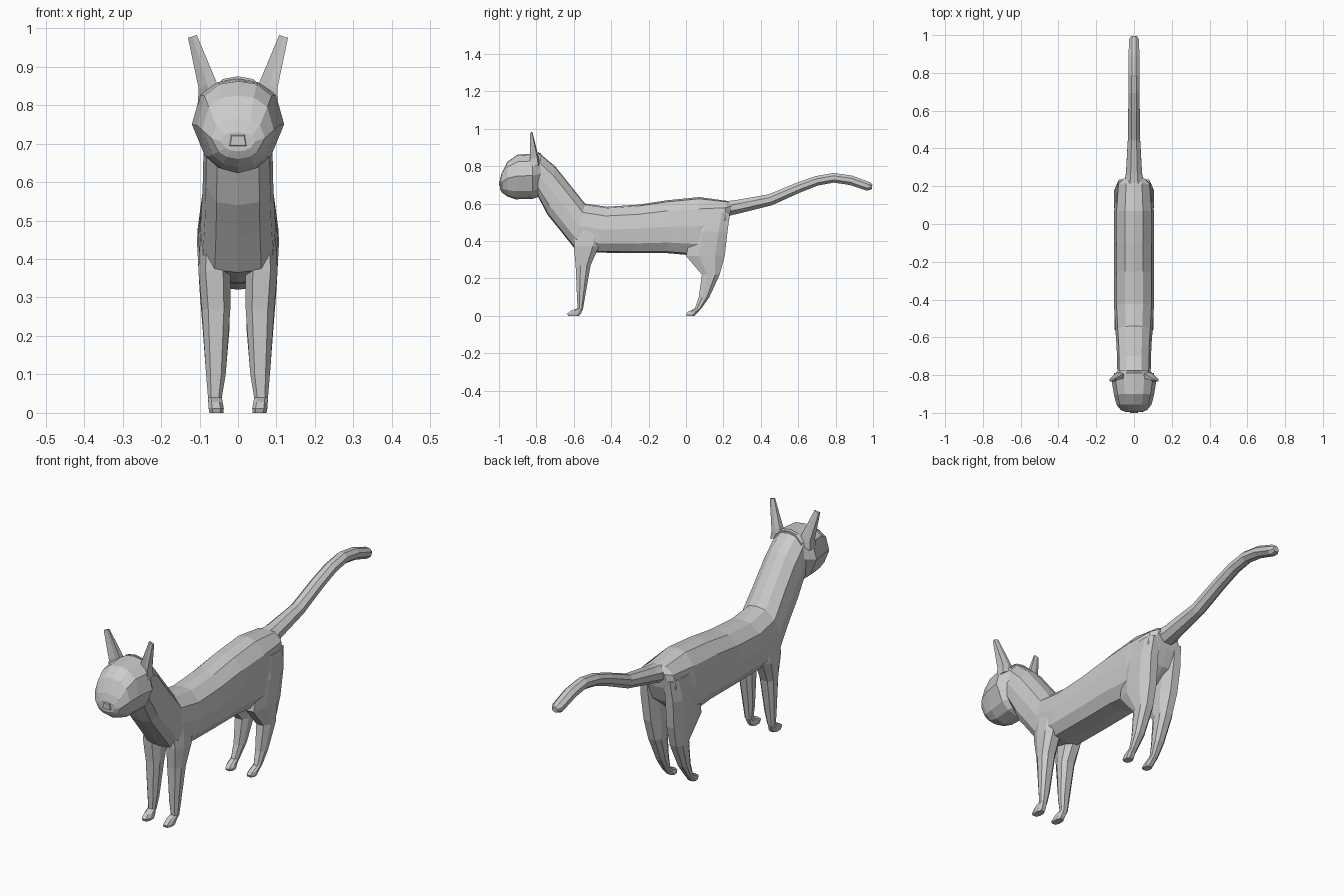
import bpy, bmesh, math
from mathutils import Vector

if "Cube" in bpy.data.objects:
    bpy.data.objects.remove(bpy.data.objects["Cube"])

grey = bpy.data.materials.new("fur grey")
grey.diffuse_color = (0.6, 0.6, 0.6, 1)
grey.use_nodes = True
grey.node_tree.nodes["Principled BSDF"].inputs["Base Color"].default_value = grey.diffuse_color


def loft(name, rings, mirrored=False):
    """Skin a list of equal-sized point rings, with both ends capped."""
    bm = bmesh.new()
    loops = [[bm.verts.new(p) for p in ring] for ring in rings]
    n = len(loops[0])
    for a, b in zip(loops, loops[1:]):
        for i in range(n):
            j = (i + 1) % n
            bm.faces.new((a[i], a[j], b[j], b[i]))
    bm.faces.new(loops[0])
    bm.faces.new(loops[-1])
    bmesh.ops.recalc_face_normals(bm, faces=bm.faces)
    mesh = bpy.data.meshes.new(name)
    bm.to_mesh(mesh)
    bm.free()
    mesh.materials.append(grey)
    ob = bpy.data.objects.new(name, mesh)
    bpy.context.collection.objects.link(ob)
    if mirrored:
        centre = bpy.data.objects.get("mirror_centre")
        if centre is None:
            centre = bpy.data.objects.new("mirror_centre", None)
            centre.hide_render = True
            bpy.context.collection.objects.link(centre)
        ob.modifiers.new("mirror", 'MIRROR').mirror_object = centre
    return ob


# Half cross-sections: (share of half width, share of height from the bottom)
TORSO = [(0, 0), (.62, .03), (.93, .2), (1, .5), (.88, .8), (.45, .97), (0, 1)]
HEAD = [(0, 0), (.42, .05), (.72, .18), (1, .52), (.82, .84), (.45, .97), (0, 1)]


def section(top, bottom, width, half):
    t, b = Vector((0, *top)), Vector((0, *bottom))
    right = [b.lerp(t, h) + Vector((width * s, 0, 0)) for s, h in half]
    left = [Vector((-p.x, p.y, p.z)) for p in right[-2:0:-1]]
    return right + left


# Torso and neck: top point, bottom point (y, z), half width
torso = [
    ((.245, .605), (.23, .51), .06), ((.215, .615), (.20, .43), .093),
    ((.07, .635), (.07, .32), .105), ((-.10, .618), (-.10, .335), .105),
    ((-.25, .595), (-.28, .335), .105), ((-.42, .583), (-.47, .338), .105),
    ((-.54, .60), (-.60, .365), .098), ((-.62, .70), (-.675, .46), .092),
    ((-.70, .80), (-.74, .54), .09), ((-.79, .875), (-.79, .635), .088)]
loft("torso", [section(*s, TORSO) for s in torso])

# Head tapering to a blunt muzzle
head = [
    ((-.775, .87), (-.775, .64), .085), ((-.82, .866), (-.82, .625), .12),
    ((-.90, .862), (-.91, .623), .106), ((-.955, .825), (-.955, .638), .093),
    ((-.985, .765), (-.985, .66), .07), ((-.995, .73), (-.995, .68), .045)]
loft("head", [section(*s, HEAD) for s in head])

# Small nose bridge and nostril pads
loft("nose", [[(x * w, y, z) for x, z in ((-1, zl), (1, zl), (.8, zh), (-.8, zh))]
              for y, w, zl, zh in ((-.96, .035, .685, .74), (-1.0, .02, .695, .72))])


def ring(cx, cy, cz, rx, ry, n=6):
    return [(cx + rx * math.cos(math.tau * (i + .5) / n),
             cy + ry * math.sin(math.tau * (i + .5) / n), cz) for i in range(n)]


def leg(name, rows):
    """Rows give z, y range and x range of each level; the foot comes last."""
    rings = []
    for z, y0, y1, x0, x1 in rows:
        mx, my, hx, hy = (x0 + x1) / 2, (y0 + y1) / 2, (x1 - x0) / 2, (y1 - y0) / 2
        rings.append([(mx + hx * u, my + hy * v, z) for u, v in
                      ((-.55, -1), (.55, -1), (1, -.35), (1, .5),
                       (.5, 1), (-.5, 1), (-1, .5), (-1, -.35))])
    return loft(name, rings, True)


leg("front_leg", [
    (.46, -.60, -.44, .025, .098), (.37, -.60, -.465, .02, .103),
    (.27, -.59, -.51, .02, .094), (.10, -.583, -.54, .032, .083),
    (.04, -.58, -.55, .042, .078), (.028, -.615, -.555, .04, .077),
    (.012, -.635, -.562, .037, .076), (0, -.63, -.572, .038, .074)])
leg("hind_leg", [
    (.55, .06, .235, .03, .095), (.45, .03, .222, .025, .107),
    (.32, .00, .207, .022, .100), (.22, .085, .18, .022, .092),
    (.10, .068, .125, .032, .083), (.04, .048, .083, .042, .078),
    (.022, .01, .066, .04, .077), (.010, 0, .056, .037, .076),
    (0, .004, .045, .038, .074)])

# Tall ears, thin front to back, with a folded front
ear = []
for inner, outer, back, depth in (((.045, .83), (.105, .80), -.79, .045),
                                  ((.058, .865), (.102, .842), -.795, .04),
                                  ((.107, .982), (.13, .975), -.822, .012)):
    a, b = Vector((inner[0], back, inner[1])), Vector((outer[0], back, outer[1]))
    m = a.lerp(b, .5)
    ear.append([a, m + Vector((0, depth * .15, 0)), b,
                b - Vector((0, depth, 0)), m - Vector((0, depth * .6, 0)),
                a - Vector((0, depth * .6, 0))])
loft("ear", ear, True)

# Arched tail: y, z, half width, half height
path = [(.20, .57, .058, .045), (.27, .582, .046, .04), (.45, .62, .035, .033),
        (.60, .685, .033, .03), (.70, .722, .032, .028), (.79, .738, .031, .028),
        (.88, .725, .031, .028), (.975, .692, .029, .026), (.995, .69, .016, .014)]
tail = []
for i, (y, z, w, h) in enumerate(path):
    p, q = path[max(i - 1, 0)], path[min(i + 1, len(path) - 1)]
    d = Vector((0, q[0] - p[0], q[1] - p[1])).normalized()
    up = Vector((0, -d.z, d.y))
    tail.append([Vector((w * math.cos(a), y, z)) + up * (h * math.sin(a))
                 for a in (math.tau * (k + .5) / 8 for k in range(8))])
loft("tail", tail)
